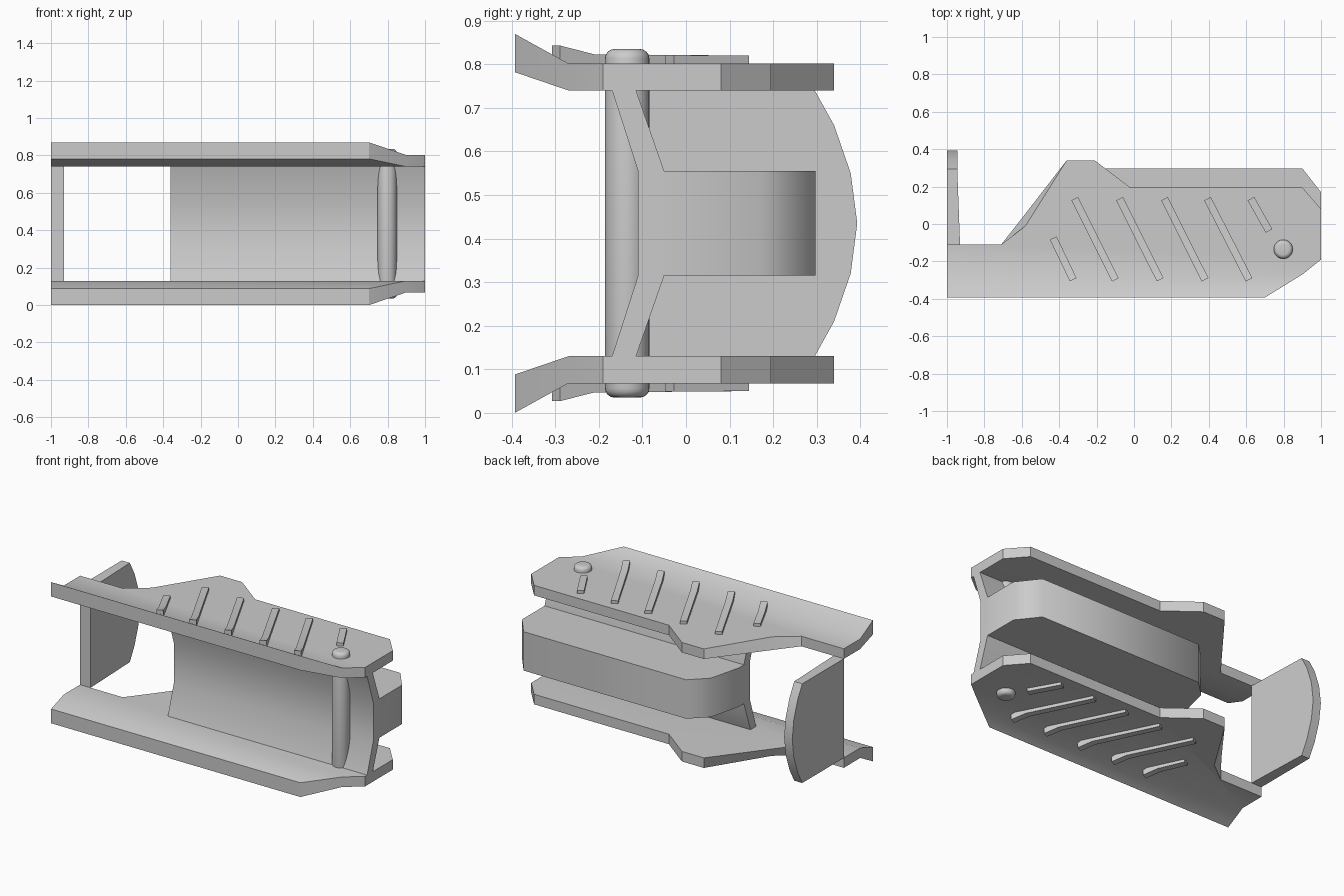
import bpy, bmesh, math
from mathutils import Vector

if "Cube" in bpy.data.objects:
    bpy.data.objects.remove(bpy.data.objects["Cube"])

MID = 0.435  # height of the symmetry plane; meshes are built relative to it


def finish(name, bm, angle=30, mirror=False):
    bmesh.ops.recalc_face_normals(bm, faces=bm.faces)
    me = bpy.data.meshes.new(name)
    bm.to_mesh(me)
    bm.free()
    ob = bpy.data.objects.new(name, me)
    ob.location.z = MID
    bpy.context.collection.objects.link(ob)
    bpy.ops.object.select_all(action='DESELECT')
    ob.select_set(True)
    bpy.context.view_layer.objects.active = ob
    bpy.ops.object.shade_smooth_by_angle(angle=math.radians(angle))
    if mirror:
        m = ob.modifiers.new("Mirror", 'MIRROR')
        m.use_axis = (False, False, True)
        m.use_mirror_merge = False
    return ob


def loft(bm, a, b, caps=None):
    """Join two matching outlines; caps lists the index loops of the end faces."""
    n = len(a)
    va = [bm.verts.new(p) for p in a]
    vb = [bm.verts.new(p) for p in b]
    for loop in caps or [range(n)]:
        bm.faces.new([va[i] for i in loop])
        bm.faces.new([vb[i] for i in reversed(loop)])
    for i in range(n):
        j = (i + 1) % n
        bm.faces.new((va[i], vb[i], vb[j], va[j]))


# Side plates with flared front edge
outline = [(-1, -.393), (.7, -.393), (.9, -.27), (1, -.19), (1, .08), (.9, .195),
           (-.02, .195), (-.21, .34), (-.36, .34), (-.58, -.01), (-.71, -.11),
           (-.93, -.11), (-1, -.11), (-1, -.27)]
inner = list(outline)
inner[9] = (-.60, .03)
bm = bmesh.new()
loft(bm,
     [(x, y, .435 if y < -.3 else .367) for x, y in outline],
     [(x, y, .347 if y < -.3 else .305) for x, y in inner],
     caps=[[0, 1, 2, 13], list(range(2, 14))])
finish("side_plates", bm, mirror=True)

# Slanted grip ribs on the outer faces
ribs = [((-.317, .135), (-.10, -.298)), ((-.077, .135), (.14, -.298)),
        ((.163, .135), (.38, -.298)), ((.393, .135), (.615, -.298)),
        ((-.432, -.075), (-.325, -.298)), ((.625, .135), (.722, -.037))]
bm = bmesh.new()
for s, e in ribs:
    s, e = Vector(s), Vector(e)
    d = (e - s).normalized()
    side = Vector((-d.y, d.x)) * .02
    path = [(s, .385)]
    if e.y < -.22:
        path += [(s.lerp(e, (-.22 - s.y) / (e.y - s.y)), .388), (e, .408)]
    else:
        path += [(e, .386)]
    left = [(*(p + side), z) for p, z in path] + [(*(p + side), .355) for p, z in path[::-1]]
    right = [(*(p - side), z) for p, z in path] + [(*(p - side), .355) for p, z in path[::-1]]
    loft(bm, left, right)
finish("grip_ribs", bm, mirror=True)

# Bent spine wall between the plates
section = [(-.17, .306), (-.11, .12), (-.11, -.12), (-.17, -.306),
           (-.115, -.306), (-.05, -.12), (-.05, .12), (-.115, .306)]
bm = bmesh.new()
loft(bm, [(-.36, y, z) for y, z in section], [(1, y, z) for y, z in section],
     caps=[[0, 1, 6, 7], [1, 2, 5, 6], [2, 3, 4, 5]])
finish("spine_wall", bm)

# Central block behind the spine
block = [(-.36, -.09), (1, -.09), (1, .17), (.9, .297), (-.21, .297), (-.31, .2), (-.36, 0)]
bm = bmesh.new()
loft(bm, [(x, y, .12) for x, y in block], [(x, y, -.12) for x, y in block])
finish("central_block", bm, angle=60)

# Curved end panel
half = [(-.11, .306), (.295, .306), (.34, .225), (.378, .115)]
panel = half + [(.393, 0)] + [(y, -z) for y, z in reversed(half)]
bm = bmesh.new()
loft(bm, [(-1, y, z) for y, z in panel],
     [(-.93 if y < 0 else -.945, y, z) for y, z in panel])
finish("end_panel", bm)

# Cross pin with rounded heads
bm = bmesh.new()
bmesh.ops.create_cone(bm, cap_ends=True, segments=32, radius1=.051, radius2=.051, depth=.8)
rims = [e for e in bm.edges if abs(e.verts[0].co.z - e.verts[1].co.z) < 1e-4]
bmesh.ops.bevel(bm, geom=rims, offset=.022, segments=4, profile=.5, affect='EDGES')
bmesh.ops.translate(bm, verts=bm.verts, vec=(.798, -.135, 0))
finish("cross_pin", bm)
